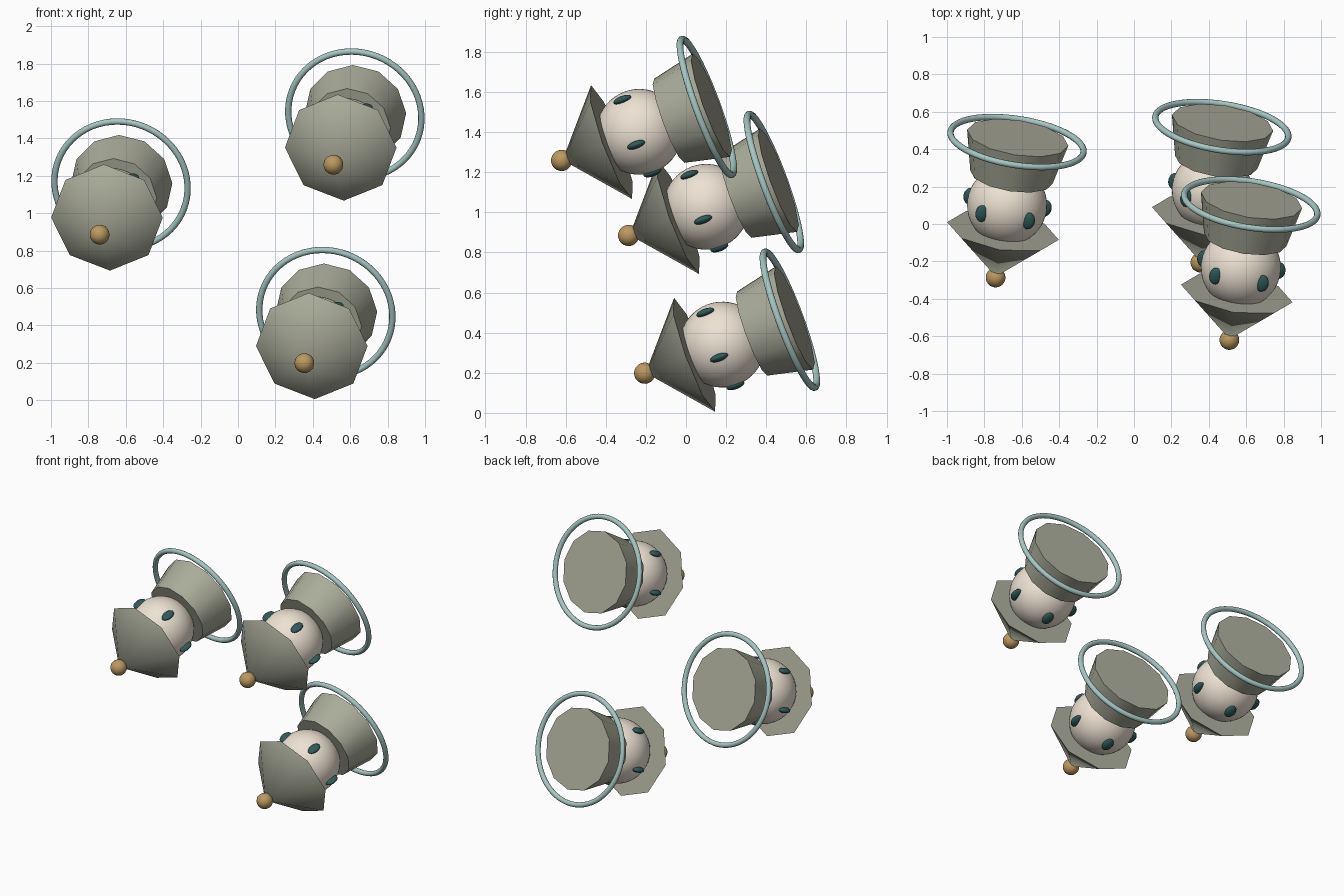
import bpy
from math import radians, sin, cos, pi
from mathutils import Matrix, Vector

if "Cube" in bpy.data.objects:
    bpy.data.objects.remove(bpy.data.objects["Cube"])


def material(name, rgb):
    m = bpy.data.materials.new(name)
    m.diffuse_color = (*rgb, 1)
    m.use_nodes = True
    m.node_tree.nodes["Principled BSDF"].inputs["Base Color"].default_value = m.diffuse_color
    return m


OLIVE = material("olive", (0.40, 0.41, 0.32))
CREAM = material("cream", (0.85, 0.76, 0.65))
TEAL = material("dark_teal", (0.03, 0.10, 0.10))
AQUA = material("pale_aqua", (0.38, 0.57, 0.55))
GOLD = material("gold", (0.50, 0.32, 0.12))

# shared tilt of every unit: its local z runs from the ball to the ring
TILT = Matrix.Rotation(radians(-9), 4, 'Z') @ Matrix.Rotation(radians(-70), 4, 'X')


def finish(name, mat, frame, loc, scale=(1, 1, 1)):
    ob = bpy.context.object
    ob.name = name
    ob.data.materials.append(mat)
    bpy.ops.object.shade_smooth_by_angle(angle=radians(32))
    ob.matrix_world = frame @ Matrix.Translation(loc) @ Matrix.Diagonal((*scale, 1))
    return ob


def ball(name, mat, frame, loc, radii, seg=32):
    bpy.ops.mesh.primitive_uv_sphere_add(segments=seg, ring_count=seg // 2, radius=1)
    return finish(name, mat, frame, loc, radii)


def taper(name, mat, frame, sides, z1, r1, z2, r2):
    bpy.ops.mesh.primitive_cone_add(vertices=sides, radius1=r1, radius2=r2, depth=z2 - z1)
    return finish(name, mat, frame, (0, 0, (z1 + z2) / 2))


def build_unit(origin):
    f = Matrix.Translation(origin) @ TILT
    ball("tip_ball", GOLD, f, (0, 0, 0), (0.053,) * 3, 24)
    taper("nose_cone", OLIVE, f, 8, 0.005, 0.0, 0.268, 0.302)
    ball("body", CREAM, f, (0, 0, 0.417), (0.214,) * 3, 48)
    # five flattened studs around the body
    for k in range(5):
        a = pi / 2 + k * 2 * pi / 5
        ball("stud", TEAL, f, (0.214 * cos(a), 0.214 * sin(a), 0.410),
             (0.035, 0.019, 0.047), 20)
    taper("tail_bucket", OLIVE, f, 12, 0.578, 0.223, 0.805, 0.274)
    bpy.ops.mesh.primitive_torus_add(major_radius=0.36, minor_radius=0.017,
                                     major_segments=64, minor_segments=12)
    finish("ring", AQUA, f, (0, 0, 0.78))


# three identical units
for origin in ((-0.74, -0.286, 0.885), (0.51, -0.62, 1.259), (0.355, -0.206, 0.198)):
    build_unit(Vector(origin))
